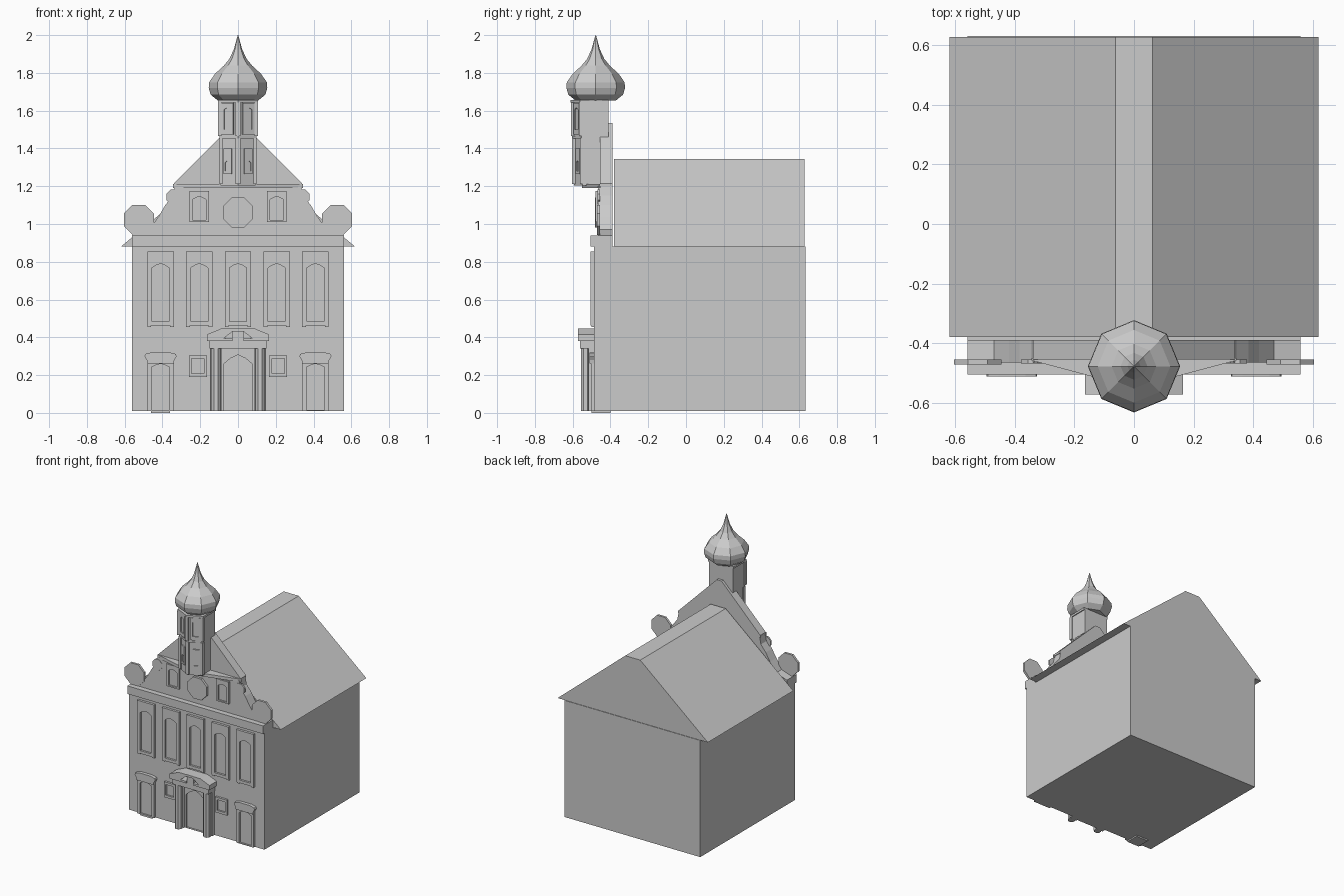
import bpy, bmesh, math
from mathutils import Matrix, Vector

if "Cube" in bpy.data.objects:
    bpy.data.objects.remove(bpy.data.objects["Cube"])


def finish(name, bm, mat=None):
    if mat:
        bm.transform(mat)
    bmesh.ops.recalc_face_normals(bm, faces=bm.faces[:])
    me = bpy.data.meshes.new(name)
    bm.to_mesh(me)
    bm.free()
    ob = bpy.data.objects.new(name, me)
    bpy.context.collection.objects.link(ob)
    return ob


def loft(name, rings, mat=None):
    """Skin a stack of equal-length point rings and cap both ends."""
    bm = bmesh.new()
    vs = [[bm.verts.new(p) for p in r] for r in rings]
    n = len(vs[0])
    for a, b in zip(vs, vs[1:]):
        for i in range(n):
            bm.faces.new((a[i], a[(i + 1) % n], b[(i + 1) % n], b[i]))
    bm.faces.new(vs[0])
    bm.faces.new(vs[-1])
    return finish(name, bm, mat)


def prism_y(name, pts, y0, y1, mat=None):
    return loft(name, [[(x, y, z) for x, z in pts] for y in (y0, y1)], mat)


def prism_z(name, pts, z0, z1):
    return loft(name, [[(x, y, z) for x, y in pts] for z in (z0, z1)])


def box(name, x0, x1, y0, y1, z0, z1):
    return prism_z(name, [(x0, y0), (x1, y0), (x1, y1), (x0, y1)], z0, z1)


def arch(cx, w, z0, z1, rise=0.0):
    """Upright opening with a shallow pointed head."""
    h = w / 2
    return [(cx - h, z0), (cx + h, z0), (cx + h, z1 - rise),
            (cx + h * .5, z1 - rise * .35), (cx, z1),
            (cx - h * .5, z1 - rise * .35), (cx - h, z1 - rise)]


def frame(name, outer, inner, yb, yf, yr, mat=None):
    """Raised surround with a recessed pane."""
    rings = [(outer, yb), (outer, yf), (inner, yf), (inner, yr)]
    return loft(name, [[(x, y, z) for x, z in o] for o, y in rings], mat)


def disc(name, cx, cz, r, y0, y1):
    pts = [(cx + r * math.cos(math.pi * (i + .5) / 4), cz + r * math.sin(math.pi * (i + .5) / 4))
           for i in range(8)]
    return prism_y(name, pts, y0, y1)


def mirrored(half):
    return half + [(-x, z) for x, z in reversed(half)]


# Main hall and roof
WALL = -0.487
box("hall", -0.56, 0.56, WALL, 0.632, 0.01, 0.88)
prism_y("roof", mirrored([(0.62, 0.88), (0.062, 1.345)]), -0.38, 0.628)
box("facade_cornice", -0.56, 0.56, -0.505, -0.39, 0.88, 0.94)
box("step", -0.46, -0.36, -0.50, -0.40, 0, 0.012)

# Facade gable with volutes
prism_y("lower_gable", mirrored([(0.56, 0.94), (0.47, 0.97), (0.42, 1.04), (0.385, 1.10),
                                 (0.345, 1.15), (0.335, 1.20)]), -0.465, -0.39)
prism_y("upper_gable", [(-0.34, 1.20), (0.34, 1.20), (0.34, 1.215), (0.10, 1.455),
                        (0.02, 1.535), (-0.02, 1.535), (-0.10, 1.455), (-0.34, 1.215)],
        -0.455, -0.39)
prism_z("gable_ledge", [(-0.345, -0.45), (-0.345, -0.458), (0, -0.55), (0.345, -0.458), (0.345, -0.45)],
        1.19, 1.213)
disc("medallion", 0, 1.06, 0.086, -0.482, -0.45)
for s in (-1, 1):
    disc("large_volute", s * 0.525, 1.022, 0.086, -0.472, -0.455)
    disc("small_volute", s * 0.34, 1.143, 0.042, -0.468, -0.455)
    frame("gable_window", arch(s * 0.205, 0.105, 1.01, 1.175), arch(s * 0.205, 0.07, 1.02, 1.145, 0.015),
          -0.45, -0.478, -0.467)

# Upper storey windows
for i in range(-2, 3):
    cx = i * 0.205
    frame("upper_window", arch(cx, 0.14, 0.463, 0.855), arch(cx, 0.09, 0.485, 0.79, 0.022),
          -0.48, -0.505, -0.49)
    for s in (-1, 1):
        box("sill_bracket", cx + s * 0.06 - .01, cx + s * 0.06 + .01, -0.50, -0.48, 0.455, 0.465)

# Ground floor side openings and small windows
for s in (-1, 1):
    cx = s * 0.41
    frame("side_door_frame", arch(cx, 0.14, 0.01, 0.29, 0.015), arch(cx, 0.095, 0.015, 0.26, 0.018),
          -0.48, -0.503, -0.49)
    prism_y("side_door_hood", [(cx + x, z) for x, z in mirrored(
        [(0.07, 0.262), (0.073, 0.28), (0.085, 0.30), (0.08, 0.312), (0.045, 0.321)])], -0.512, -0.48)
    frame("small_window", arch(s * 0.212, 0.096, 0.19, 0.305), arch(s * 0.212, 0.066, 0.208, 0.287),
          -0.48, -0.503, -0.49)

# Entrance portal
frame("entrance_door", arch(0, 0.20, 0.01, 0.34), arch(0, 0.155, 0.012, 0.307, 0.05), -0.48, -0.505, -0.49)
for s in (-1, 1):
    cx = s * 0.117
    box("portal_pilaster", cx - 0.03, cx + 0.03, -0.515, -0.48, 0.01, 0.34)
    prism_z("portal_column", [(cx + 0.027 * math.cos(math.pi * (k + .5) / 4),
                               -0.532 + 0.027 * math.sin(math.pi * (k + .5) / 4)) for k in range(8)],
            0.01, 0.34)
    # Broken pediment halves
    prism_y("portal_pediment", [(s * x, z) for x, z in
                                [(0.165, 0.38), (0.03, 0.38), (0.03, 0.395), (0.075, 0.395), (0.03, 0.43),
                                 (0.03, 0.446), (0.09, 0.446), (0.165, 0.415)]], -0.572, -0.48)
box("portal_entablature", -0.15, 0.15, -0.56, -0.48, 0.34, 0.38)
box("portal_top", -0.09, 0.09, -0.57, -0.48, 0.43, 0.446)
box("portal_niche_back", -0.07, 0.07, -0.51, -0.48, 0.38, 0.43)
box("portal_cartouche", -0.028, 0.028, -0.562, -0.50, 0.38, 0.432)


# Tower stages with a pointed front
def stage(w, tip, shoulder, back):
    return [(0, tip), (w, shoulder), (w, back), (-w, back), (-w, shoulder)]


prism_z("tower_lower", stage(0.092, -0.592, -0.547, -0.45), 1.205, 1.46)
prism_z("tower_upper", stage(0.099, -0.598, -0.552, -0.41), 1.46, 1.655)
prism_z("tower_band", stage(0.097, -0.604, -0.553, -0.455), 1.452, 1.466)
prism_z("tower_cap", stage(0.106, -0.612, -0.56, -0.41), 1.642, 1.657)
ang = math.atan2(0.046, 0.095)
for s in (-1, 1):
    for nm, z0, z1, w, mx, my, inner in (
            ("lower", 1.265, 1.40, 0.045, 0.052, -0.5665, (1.28, 1.335)),
            ("upper", 1.475, 1.64, 0.068, 0.053, -0.573, (1.50, 1.615))):
        m = Matrix.Translation(Vector((s * mx, my, 0))) @ Matrix.Rotation(s * ang, 4, 'Z')
        frame("tower_%s_window" % nm, arch(0, w, z0, z1), arch(0, w * .6, inner[0], inner[1], 0.01),
              0.01, -0.009, -0.002, m)
    # Corner strips on both stages
    for z0, z1, x, y in ((1.213, 1.455, 0.090, -0.549), (1.466, 1.645, 0.097, -0.554)):
        box("tower_corner_strip", s * x - 0.009, s * x + 0.009, y - 0.012, y + 0.012, z0, z1)
for z0, z1, y in ((1.213, 1.455, -0.593), (1.466, 1.645, -0.599)):
    box("tower_front_strip", -0.012, 0.012, y - 0.01, y + 0.01, z0, z1)

# Eight-sided onion dome
profile = [(0.108, 1.655), (0.145, 1.685), (0.155, 1.72), (0.153, 1.75), (0.122, 1.795),
           (0.075, 1.838), (0.045, 1.875), (0.022, 1.925), (0.0015, 2.0)]
loft("onion_dome", [[(r * math.sin(math.pi * k / 4), -0.478 - r * math.cos(math.pi * k / 4), z)
                     for k in range(8)] for r, z in profile])
